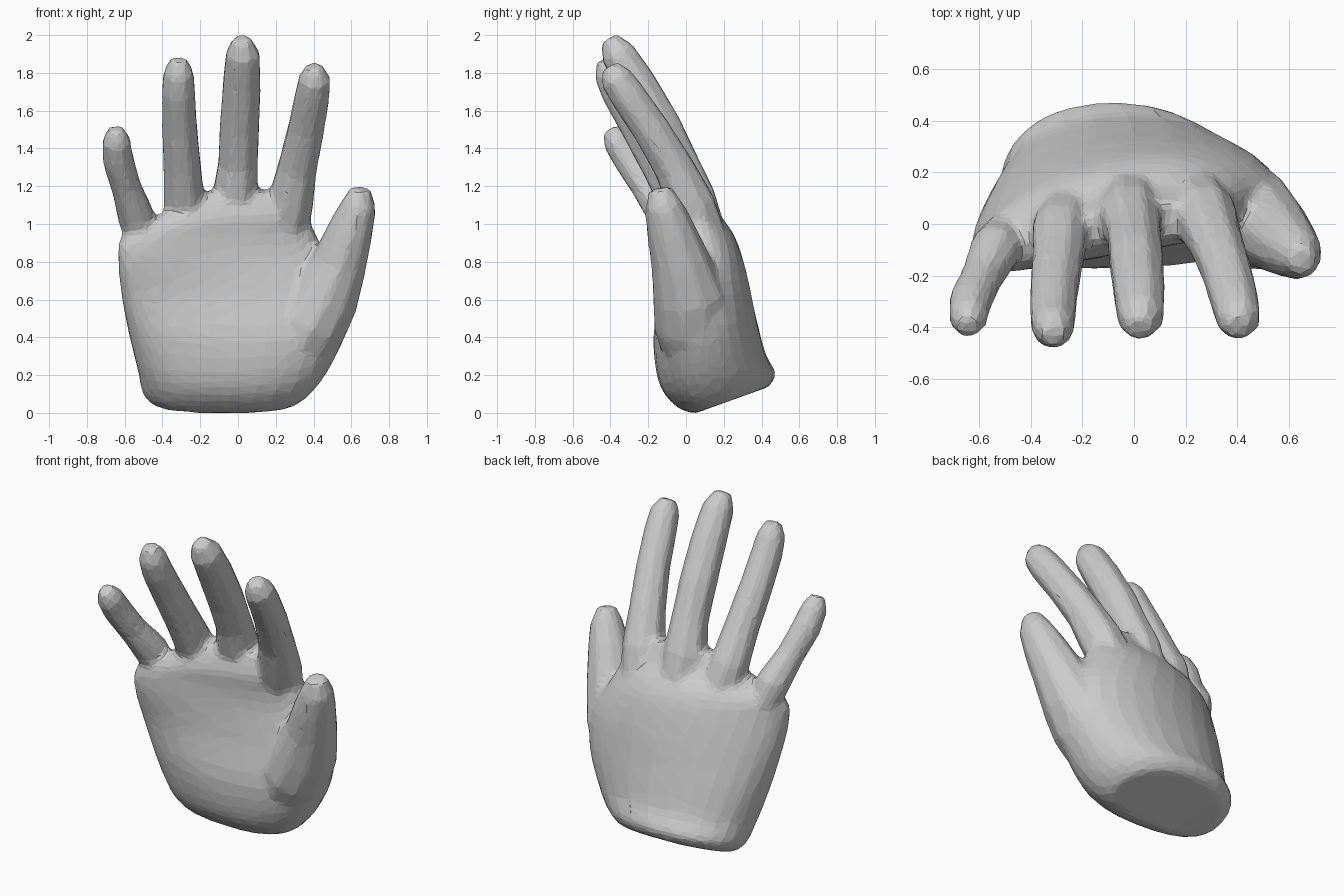
import bpy, bmesh, math
from mathutils import Vector

if "Cube" in bpy.data.objects:
    bpy.data.objects.remove(bpy.data.objects["Cube"])

bm = bmesh.new()


def smooth_rows(rows, steps):
    """Insert spline-interpolated rows between the given rows of numbers."""
    out = []
    for i in range(len(rows) - 1):
        p0, p1, p2 = rows[max(i - 1, 0)], rows[i], rows[i + 1]
        p3 = rows[min(i + 2, len(rows) - 1)]
        for k in range(steps):
            t = k / steps
            out.append([b + 0.5 * t * (c - a + t * (2 * a - 5 * b + 4 * c - d
                        + t * (3 * (b - c) + d - a)))
                        for a, b, c, d in zip(p0, p1, p2, p3)])
    return out + [list(rows[-1])]


def skin(rings):
    """Join equal-sized rings of points into a closed tube."""
    rows = [[bm.verts.new(p) for p in ring] for ring in rings]
    n = len(rows[0])
    for a, b in zip(rows, rows[1:]):
        for i in range(n):
            j = (i + 1) % n
            bm.faces.new((a[i], a[j], b[j], b[i]))
    bm.faces.new(rows[0][::-1])
    bm.faces.new(rows[-1])


def palm_ring(z0, xl, xr, yl, yr, arch, back, front, slope, n=28):
    """Arched, tilted oval slice through the palm."""
    pts = []
    for i in range(n):
        a = 2 * math.pi * i / n
        c, s = math.cos(a), math.sin(a)
        c = math.copysign(abs(c) ** 0.88, c)
        s = math.copysign(abs(s) ** 0.88, s)
        u = (c + 1) / 2
        y = yl + (yr - yl) * u + arch * (1 - c * c) + s * (back if s > 0 else front)
        pts.append((xl + (xr - xl) * u, y, z0 + slope * y))
    return pts


def finger(path, depth=1.03, n=8):
    """Eight-sided tapering tube along (x, y, z, radius) points."""
    pts = [Vector(p[:3]) for p in path]
    rings = []
    for i, p in enumerate(pts):
        t = (pts[min(i + 1, len(pts) - 1)] - pts[max(i - 1, 0)]).normalized()
        side = (Vector((1, 0, 0)) - t * t.x).normalized()
        up = t.cross(side)
        r = path[i][3]
        rings.append([p + side * r * math.cos(a) + up * r * depth * math.sin(a)
                      for a in (2 * math.pi * (k + 0.5) / n for k in range(n))])
    skin(rings)


# Palm, from the cut wrist to the knuckles
skin([palm_ring(*r) for r in smooth_rows((
    (-0.02, -.44, .29, .20, .20, .04, .20, .19, .36),
    (0.04, -.505, .37, .19, .17, .04, .255, .26, .36),
    (0.19, -.53, .475, .11, .12, .025, .28, .28, .30),
    (0.42, -.58, .575, .03, .08, .04, .275, .265, .25),
    (0.65, -.62, .57, -.05, .07, .07, .24, .21, .22),
    (0.84, -.635, .46, -.11, .08, .075, .20, .18, .20),
    (0.96, -.61, .40, -.11, .07, .075, .145, .175, .20),
    (1.06, -.42, .37, -.08, .04, .05, .10, .14, .20),
    (1.17, -.23, .27, -.03, .02, .02, .07, .08, .20)), 3)])

# Four fingers and the thumb
finger([(-.48, -.02, .84, .09), (-.54, -.10, 1.04, .102), (-.59, -.205, 1.19, .084),
        (-.635, -.30, 1.34, .087), (-.645, -.365, 1.44, .08), (-.645, -.40, 1.505, .045)])
finger([(-.24, .09, .82, .11), (-.285, -.03, 1.12, .118), (-.295, -.13, 1.30, .106),
        (-.31, -.255, 1.52, .099), (-.315, -.36, 1.70, .094), (-.315, -.405, 1.80, .086),
        (-.315, -.43, 1.875, .048)])
finger([(-.02, .14, .80, .12), (-.015, .03, 1.14, .13), (0, -.04, 1.32, .112),
        (.008, -.135, 1.52, .112), (.02, -.26, 1.74, .107), (.025, -.36, 1.90, .096),
        (.02, -.41, 1.982, .05)])
finger([(.22, .14, .80, .12), (.275, .03, 1.10, .13), (.315, -.065, 1.30, .11),
        (.36, -.185, 1.50, .102), (.395, -.315, 1.69, .097), (.405, -.37, 1.77, .089),
        (.40, -.405, 1.835, .05)])
finger([(.20, .10, .10, .10), (.30, .07, .32, .18), (.385, .04, .47, .20),
        (.46, .02, .62, .19), (.54, -.03, .80, .15), (.60, -.085, .98, .122),
        (.64, -.12, 1.10, .096), (.65, -.14, 1.19, .055)], depth=1.06, n=10)

bmesh.ops.recalc_face_normals(bm, faces=bm.faces)
mesh = bpy.data.meshes.new("hand")
bm.to_mesh(mesh)
bm.free()
hand = bpy.data.objects.new("hand", mesh)
bpy.context.collection.objects.link(hand)

# Fuse the parts, soften the webs, then reduce to flat facets
fuse = hand.modifiers.new("fuse", 'REMESH')
fuse.mode = 'VOXEL'
fuse.voxel_size = 0.018
soft = hand.modifiers.new("soften", 'SMOOTH')
soft.factor = 0.5
soft.iterations = 8
low = hand.modifiers.new("facets", 'DECIMATE')
low.ratio = 0.08
